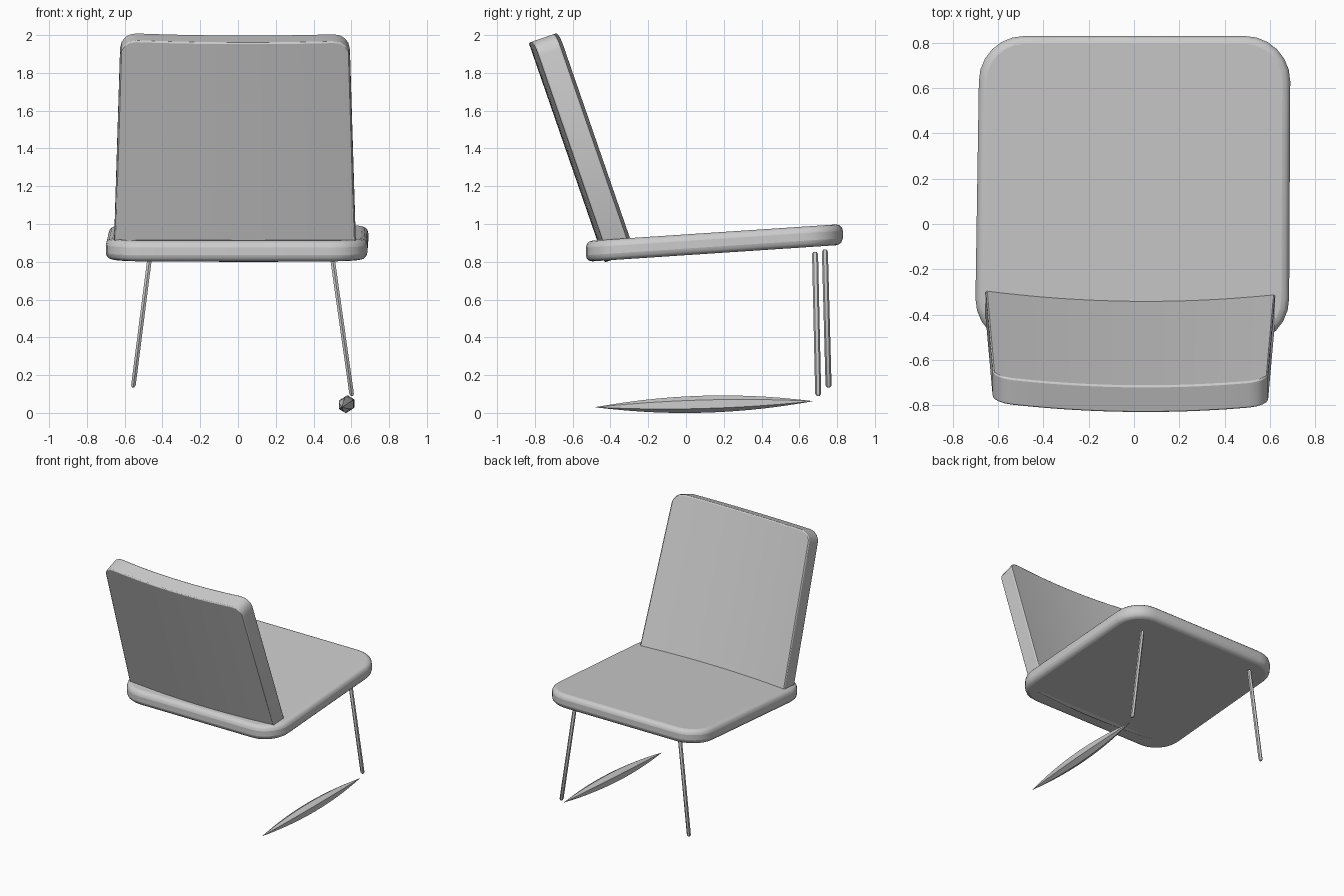
import bpy, bmesh, math
from mathutils import Vector

if "Cube" in bpy.data.objects:
    bpy.data.objects.remove(bpy.data.objects["Cube"])


def finish(name, bm, bevel=0.0, segments=3, smooth=35):
    bmesh.ops.recalc_face_normals(bm, faces=bm.faces[:])
    mesh = bpy.data.meshes.new(name)
    bm.to_mesh(mesh)
    bm.free()
    ob = bpy.data.objects.new(name, mesh)
    bpy.context.collection.objects.link(ob)
    if bevel:
        mod = ob.modifiers.new("soft_edge", 'BEVEL')
        mod.width, mod.segments = bevel, segments
        mod.limit_method, mod.angle_limit = 'ANGLE', math.radians(45)
    bpy.ops.object.select_all(action='DESELECT')
    ob.select_set(True)
    bpy.context.view_layer.objects.active = ob
    bpy.ops.object.shade_smooth_by_angle(angle=math.radians(smooth))
    return ob


def loft(bm, rings):
    """Skin a list of closed rings and cap both ends."""
    rows = [[bm.verts.new(p) for p in ring] for ring in rings]
    n = len(rows[0])
    for a, b in zip(rows, rows[1:]):
        for i in range(n):
            j = (i + 1) % n
            bm.faces.new((a[i], a[j], b[j], b[i]))
    bm.faces.new(rows[0])
    bm.faces.new(rows[-1])


def rod(name, start, end, stations, sides, rx, ry, up):
    """Straight rod with a scale per station along its length."""
    start, end = Vector(start), Vector(end)
    side = Vector((1, 0, 0))
    rings = []
    for t, k in stations:
        c = start.lerp(end, t)
        ring = []
        for i in range(sides):
            a = 2 * math.pi * i / sides + math.pi / 2
            ring.append(c + side * (k * rx * math.cos(a)) + up * (k * ry * math.sin(a)))
        rings.append(ring)
    bm = bmesh.new()
    loft(bm, rings)
    return finish(name, bm)


# Seat: rounded slab, slightly raised toward +y
bm = bmesh.new()
r, steps = 0.2, 6
outline = []
for cx, cy, a0 in ((0.69, 0.83, 0), (-0.685, 0.83, 90), (-0.70, -0.53, 180), (0.685, -0.53, 270)):
    ox, oy = cx - math.copysign(r, cx), cy - math.copysign(r, cy)
    for i in range(steps + 1):
        a = math.radians(a0 + 90 * i / steps)
        outline.append((ox + r * math.cos(a), oy + r * math.sin(a)))
loft(bm, [[(x, y, z + 0.066 * y) for x, y in outline] for z in (0.835, 0.945)])
finish("seat", bm, bevel=0.035)

# Backrest: leaning, bowed slab, tapering upward, passing through the seat
up = Vector((0, -0.327, 0.945))
fwd = Vector((0, 0.945, 0.327))
base = Vector((-0.016, -0.43, 0.797))
height, thick, bow, rc = 1.23, 0.125, 0.036, 0.085
ends = [1 - rc / 0.62 * (1 - math.sin(math.radians(a))) for a in (90, 65, 45, 25, 0)]
stations = sorted([-s for s in ends] + ends + [i / 10 for i in range(-7, 8)])
rings = []
for s in stations:
    d = max(0.0, (abs(s) * 0.62 - (0.62 - rc)) / rc)
    drop = rc * (1 - math.sqrt(max(0.0, 1 - d * d)))
    ring = []
    for v, n in ((drop * 0.4, 0), (height - drop, 0), (height - drop, thick), (drop * 0.4, thick)):
        half = 0.642 - 0.036 * v / height
        off = n + bow * s * s - 0.008 * s
        ring.append(base + Vector((s * half, 0, 0)) + up * v + fwd * off)
    rings.append(ring)
bm = bmesh.new()
loft(bm, rings)
finish("backrest", bm, bevel=0.018, segments=2)

# Two thin splayed legs
leg = [(0, 0.5), (0.015, 1), (0.985, 1), (1, 0.5)]
rod("left_leg", (-0.555, 0.755, 0.135), (-0.462, 0.735, 0.865), leg, 6, 0.014, 0.016, Vector((0, 1, 0)))
rod("right_leg", (0.603, 0.70, 0.09), (0.495, 0.683, 0.853), leg, 6, 0.014, 0.016, Vector((0, 1, 0)))

# Spindle-shaped floor runner
lens = [(i / 14, max(0.02, 1 - (i / 7 - 1) ** 2)) for i in range(15)]
rod("floor_runner", (0.55, -0.48, 0.03), (0.60, 0.67, 0.062), lens, 6, 0.042, 0.045, Vector((0, 0, 1)))
